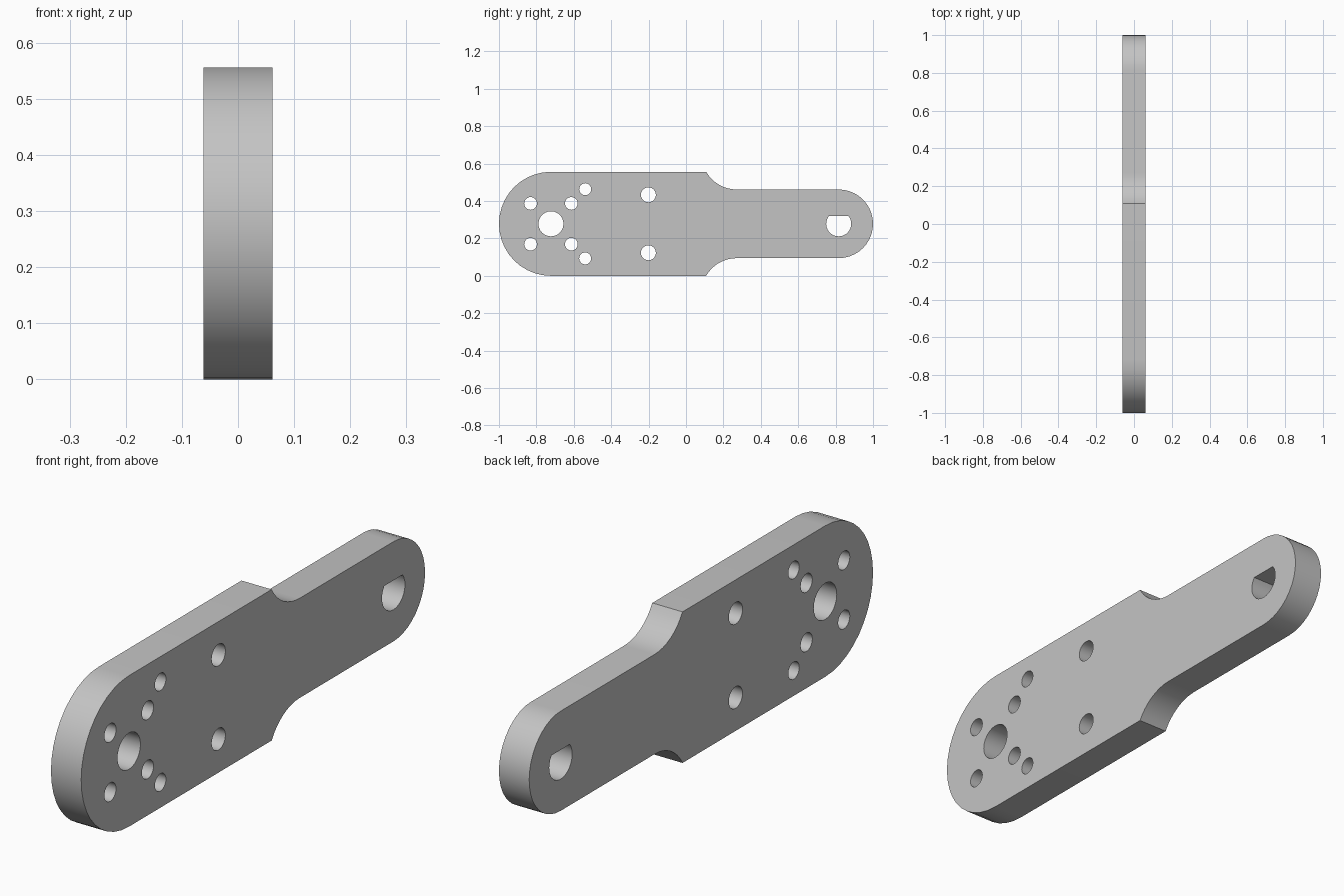
import bpy, bmesh
from math import pi, cos, sin, asin, atan2, sqrt

if "Cube" in bpy.data.objects:
    bpy.data.objects.remove(bpy.data.objects["Cube"], do_unlink=True)

THICK = 0.123
BIG_R, SMALL_R = 0.278, 0.1835
MID_Z = BIG_R
BIG_Y, SMALL_Y = BIG_R - 1, 1 - SMALL_R
SHOULDER_Y, FILLET_R = 0.108, 0.187


def arc(y, z, r, start, end, n):
    """Points on an arc in the y-z plane."""
    steps = [start + (end - start) * i / n for i in range(n + 1)]
    return [(y + r * cos(a), z + r * sin(a)) for a in steps]


def circle(y, z, r, n=24):
    return arc(y, z, r, 0, 2 * pi, n)[:-1]


# Upper half of the outline: big round end, shoulder, concave fillet
rise = BIG_R - SMALL_R
run = sqrt(2 * FILLET_R * rise - rise ** 2)
sweep = asin(run / FILLET_R)
upper = arc(BIG_Y, 0, BIG_R, pi, pi / 2, 10)
upper += arc(SHOULDER_Y + run, SMALL_R + FILLET_R, FILLET_R,
             -pi / 2 - sweep, -pi / 2, 8)
upper += arc(SMALL_Y, 0, SMALL_R, pi / 2, 0, 10)

# Mirror it for the lower half, sharing the two end points
outline = upper + [(y, -z) for y, z in reversed(upper[1:-1])]
loops = [outline]

# Shaft bore, four mounting holes round it, and two pairs further along
loops.append(circle(BIG_Y, 0, 0.067))
for side in (-1, 1):
    for y, z, r in ((BIG_Y - 0.109, 0.109, 0.034), (BIG_Y + 0.109, 0.109, 0.034),
                    (-0.539, 0.185, 0.032), (-0.201, 0.155, 0.04)):
        loops.append(circle(y, side * z, r))

# D-shaped bore with its flat side up
flat = atan2(0.041, sqrt(0.067 ** 2 - 0.041 ** 2))
loops.append(arc(SMALL_Y, 0, 0.067, pi - flat, 2 * pi + flat, 20))

# Fill the profile and extrude it to the plate thickness
bm = bmesh.new()
edges = []
for loop in loops:
    verts = [bm.verts.new((-THICK / 2, y, z + MID_Z)) for y, z in loop]
    edges += [bm.edges.new((v, verts[i - 1])) for i, v in enumerate(verts)]
bmesh.ops.triangle_fill(bm, edges=edges, use_beauty=True, normal=(1, 0, 0))
extruded = bmesh.ops.extrude_face_region(bm, geom=bm.faces[:], use_keep_orig=True)
top_verts = [g for g in extruded["geom"] if isinstance(g, bmesh.types.BMVert)]
bmesh.ops.translate(bm, verts=top_verts, vec=(THICK, 0, 0))
bmesh.ops.recalc_face_normals(bm, faces=bm.faces[:])
mesh = bpy.data.meshes.new("lever_arm_plate")
bm.to_mesh(mesh)
bm.free()

plate = bpy.data.objects.new("lever_arm_plate", mesh)
bpy.context.collection.objects.link(plate)

# Plain grey material
grey = bpy.data.materials.new("light_grey")
grey.use_nodes = True
grey.diffuse_color = (0.55, 0.55, 0.55, 1)
grey.node_tree.nodes["Principled BSDF"].inputs["Base Color"].default_value = grey.diffuse_color
mesh.materials.append(grey)

# Smooth curved walls, crisp rims
bpy.ops.object.select_all(action="DESELECT")
plate.select_set(True)
bpy.context.view_layer.objects.active = plate
bpy.ops.object.shade_smooth_by_angle(angle=pi / 6)
